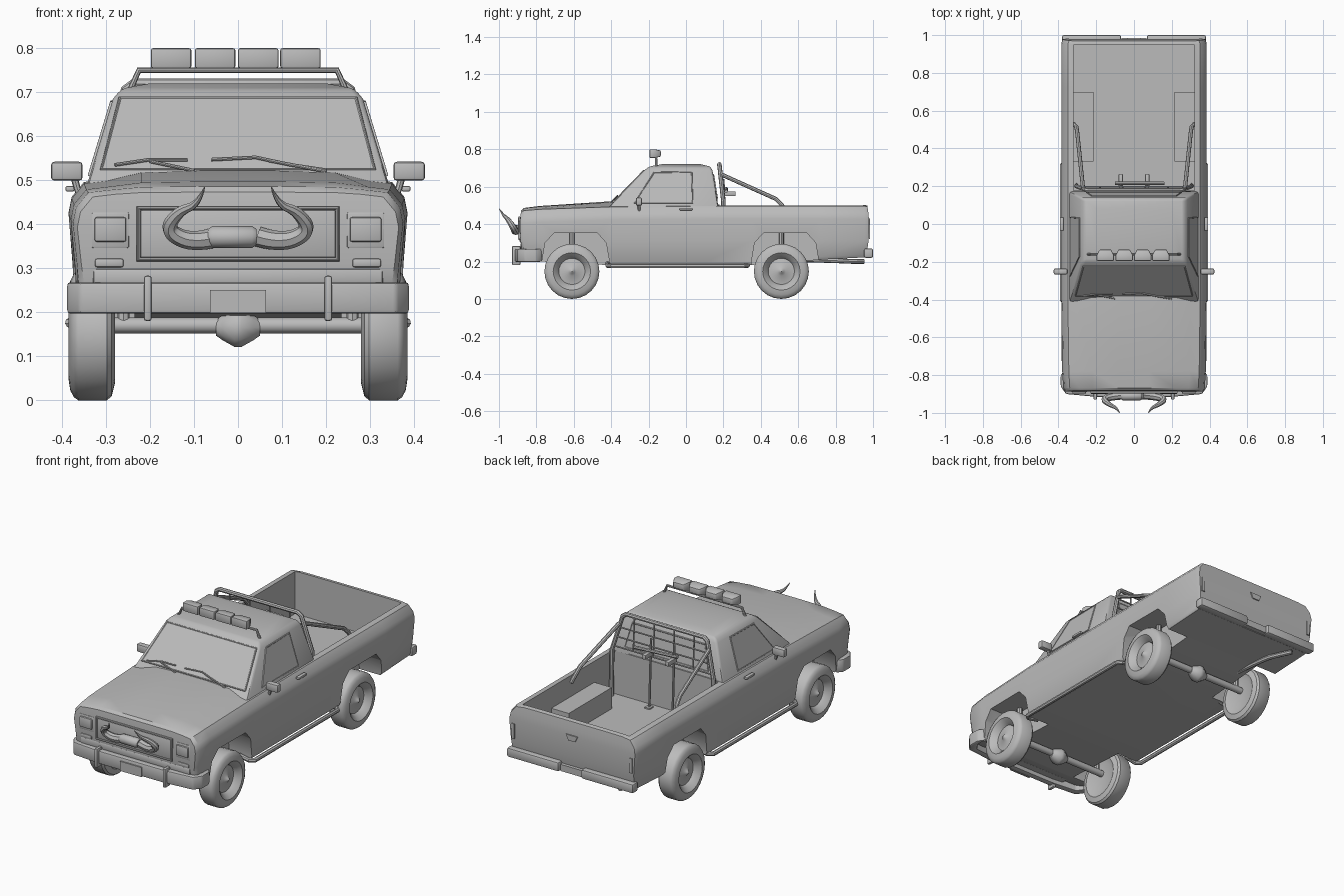
import bpy, bmesh, math
from mathutils import Vector

if "Cube" in bpy.data.objects:
    bpy.data.objects.remove(bpy.data.objects["Cube"])

grey = bpy.data.materials.new("plain_grey")
grey.use_nodes = True
grey.diffuse_color = (0.5, 0.5, 0.5, 1)
grey.node_tree.nodes["Principled BSDF"].inputs["Base Color"].default_value = (0.5, 0.5, 0.5, 1)
parts, cutters = [], []


def register(name, data, bevel=0):
    ob = bpy.data.objects.new(name, data)
    bpy.context.collection.objects.link(ob)
    data.materials.append(grey)
    parts.append(ob)
    if bevel:
        m = ob.modifiers.new("bevel", "BEVEL")
        m.width, m.segments, m.limit_method = bevel, 2, "ANGLE"
    return ob


def loft(name, rings, bevel=0):
    """Skin a row of closed rings and cap both ends with strips of quads."""
    bm = bmesh.new()
    vs = [[bm.verts.new(p) for p in r] for r in rings]
    n = len(vs[0])
    for a, b in zip(vs, vs[1:]):
        for i in range(n):
            bm.faces.new((a[i], a[(i + 1) % n], b[(i + 1) % n], b[i]))
    for r in (vs[0], vs[-1]):
        for i in range(n // 2 - 1):
            bm.faces.new((r[i], r[i + 1], r[n - 2 - i], r[n - 1 - i]))
    bmesh.ops.recalc_face_normals(bm, faces=bm.faces)
    me = bpy.data.meshes.new(name)
    bm.to_mesh(me)
    bm.free()
    return register(name, me, bevel)


def prism(name, outline, axis, lo, hi, bevel=0):
    """Extrude a flat outline along one axis."""
    place = {"x": lambda a, b, h: (h, a, b), "y": lambda a, b, h: (a, h, b),
             "z": lambda a, b, h: (a, b, h)}[axis]
    return loft(name, [[place(a, b, h) for a, b in outline] for h in (lo, hi)], bevel)


def box(name, x, y, z, bevel=0):
    return prism(name, [(x[0], y[0]), (x[1], y[0]), (x[1], y[1]), (x[0], y[1])], "z", *z, bevel)


def tube(name, pts, r, closed=False, radii=None, smooth=False, mirror=1):
    cu = bpy.data.curves.new(name, "CURVE")
    cu.dimensions, cu.bevel_depth, cu.bevel_resolution, cu.use_fill_caps = "3D", r, 2, True
    sp = cu.splines.new("NURBS" if smooth else "POLY")
    sp.points.add(len(pts) - 1)
    for i, p in enumerate(pts):
        sp.points[i].co = (p[0] * mirror, p[1], p[2], 1)
        sp.points[i].radius = radii[i] if radii else 1
    sp.use_cyclic_u = closed
    if smooth:
        sp.order_u, sp.use_endpoint_u, sp.resolution_u = 3, True, 6
    return register(name, cu)


def lathe(name, profile, centre, side=1, n=24):
    """Turn (radius, x) points around the x axis."""
    cx, cy, cz = centre
    ang = [2 * math.pi * i / n for i in range(n)]
    return loft(name, [[(cx + side * x, cy + r * math.cos(a), cz + r * math.sin(a)) for a in ang]
                       for r, x in profile])


def glass(name, pts):
    """Thin window plate with a slim rubber trim."""
    nrm = (Vector(pts[1]) - Vector(pts[0])).cross(Vector(pts[2]) - Vector(pts[0])).normalized()
    loft(name, [[Vector(p) + nrm * d for p in pts] for d in (-.003, .003)])
    tube(name + "_trim", pts, .005, closed=True)


# Body shell: stations of y, half width, bottom, shoulder height, bonnet crown
stations = [(-.888, .365, .25, .468, .005), (-.868, .375, .23, .478, .008), (-.78, .38, .2, .485, .012),
            (-.4, .385, .18, .498, .024), (.1, .385, .18, .502, .004), (.35, .385, .18, .502, .001),
            (.72, .385, .21, .502, .001), (.955, .385, .222, .502, .001), (.98, .378, .23, .498, .001)]
rings = []
for y, w, zb, zt, crown in stations:
    half = [(w - .025, zb), (w - .015, zb + .015), (w - .009, .31), (w, zt - .075), (w - .007, zt - .04),
            (w - .035, zt - .006), (w - .085, zt), (.22, zt + crown * .8), (.08, zt + crown)]
    full = half + [(-x, z) for x, z in reversed(half)]
    bow = 0 if -.88 < y < .97 else .015 * (1 if y < 0 else -1)
    rings.append([(x, y + bow * ((z - .38) / .14) ** 2, z) for x, z in full])
body = loft("body_shell", rings)


def cut(tool, operation):
    m = body.modifiers.new(tool.name, "BOOLEAN")
    m.operation, m.solver, m.object = operation, "EXACT", tool
    tool.hide_render = True
    cutters.append(tool)


cut(box("bed_cutter", (-.32, .32), (.178, .947), (.27, .6)), "DIFFERENCE")
arch = [(-.18, .1), (-.18, .2), (-.163, .3), (-.115, .353), (.115, .353), (.163, .3), (.18, .2), (.18, .1)]
for s in (-1, 1):
    lo, hi = sorted((s * .215, s * .345))
    cut(box("bed_hump", (lo, hi), (.33, .7), (.25, .385)), "UNION")
for s in (-1, 1):
    lo, hi = sorted((s * .235, s * .5))
    for y in (-.59, .53):
        cut(prism("arch_cutter", [(y + a, z) for a, z in arch], "x", lo, hi), "DIFFERENCE")

# Cab
loft("cab", [[(-x, yf, z), (x, yf, z), (x, yb, z), (-x, yb, z)] for z, x, yf, yb in
             [(.46, .35, -.44, .174), (.5, .34, -.405, .172), (.685, .284, -.225, .142),
              (.708, .265, -.198, .13), (.72, .2, -.13, .08)]], .012)
shield = lambda z: -.405 + (z - .5) * .973
glass("windscreen", [(x, shield(z), z) for x, z in [(-.31, .525), (.31, .525), (.268, .686), (-.268, .686)]])
glass("rear_window", [(x, .172 - (z - .5) * .162, z) for x, z in
                      [(.25, .535), (-.25, .535), (-.22, .665), (.22, .665)]])
for s in (-1, 1):
    flank = lambda z: s * (.34 - (z - .5) * .303)
    glass("side_window", [(flank(z), y, z) for y, z in [(-.275, .512), (.035, .512), (.03, .678), (-.17, .675)]])
    lo, hi = sorted((s * .372, s * .392))
    box("door_handle", (lo, hi), (-.035, .035), (.474, .487), .004)
    # Door mirror
    lo, hi = sorted((s * .353, s * .425))
    box("door_mirror", (lo, hi), (-.268, -.235), (.499, .542), .008)
    tube("mirror_stalk", [(.355, -.25, .46), (.365, -.25, .48), (.372, -.25, .505)], .008, mirror=s)
    # Wipers
tube_sets = [[(-.28, .535), (-.2, .547), (-.115, .547)], [(-.2, .543), (-.1, .522)],
             [(-.06, .547), (.04, .552), (.12, .535), (.2, .523)], [(.07, .545), (.2, .52)]]
for pts in tube_sets:
    tube("wiper", [(x, shield(z) - .012, z) for x, z in pts], .004)

# Roof lamp bar and four lamps
tube("lamp_bar", [(-.245, -.16, .705), (-.225, -.16, .75), (.225, -.16, .75), (.245, -.16, .705)], .007)
for x in (-.152, -.052, .046, .142):
    loft("roof_lamp", [[(x + a * w, y, .777 + b * h) for a, b in [(-1, -1), (1, -1), (1, 1), (-1, 1)]]
                       for y, w, h in [(-.195, .046, .023), (-.165, .046, .023), (-.135, .03, .016)]], .005)

# Roll hoop, braces and rack in the bed
tube("roll_hoop", [(-.305, .205, .27), (-.305, .2, .52), (-.255, .18, .705), (-.235, .178, .72),
                   (.235, .178, .72), (.255, .18, .705), (.305, .2, .52), (.305, .205, .27)], .012)
for z, w in ((.54, .29), (.595, .28), (.65, .265)):
    tube("rack_rail", [(-w, .196, z), (w, .196, z)], .004)
for x in (-.18, -.06, .06, .18):
    tube("rack_upright", [(x, .196, .54), (x, .185, .715)], .004)
for s in (-1, 1):
    tube("hoop_brace", [(.27, .19, .665), (.3, .48, .535), (.305, .515, .5), (.32, .53, .46)], .011, mirror=s)
    tube("rack_stay", [(.07, .2, .64), (.07, .215, .27)], .006, mirror=s)
    box("stay_foot", (s * .07 - .015, s * .07 + .015), (.2, .235), (.268, .277))
    box("rack_clamp", (s * .07 - .011, s * .07 + .011), (.19, .265), (.55, .575), .004)
tube("rack_crossbar", [(-.1, .215, .59), (.16, .215, .575)], .009)

# Grille and lights on the front
box("grille", (-.222, .222), (-.895, -.87), (.324, .432), .004)
tube("grille_frame", [(-.226, -.893, .32), (.226, -.893, .32), (.226, -.891, .436), (-.226, -.891, .436)],
     .006, closed=True)
box("lower_valance", (-.33, .33), (-.885, -.85), (.26, .3), .008)
for s in (-1, 1):
    for name, a, b, z, y in (("lamp_surround", .247, .333, (.345, .428), -.889),
                             ("headlamp", .254, .326, (.36, .416), -.898),
                             ("front_indicator", .26, .325, (.302, .322), -.889)):
        box(name, tuple(sorted((s * a, s * b))), (y, -.86), z, .005)

# Front bumper, overriders and plate
outer = [(.388, -.8), (.388, -.86), (.36, -.9), (.2, -.915)]
inner = [(.2, -.88), (.345, -.87), (.36, -.8)]
bumper = outer + [(-x, y) for x, y in reversed(outer)]
bumper += [(-x, y) for x, y in reversed(inner)] + inner
rim = bumper[:8]
back = [(x * .93, y + .035) for x, y in rim]
loft("front_bumper", [[(x, y, .197), (x, y, .268), (u, v, .268), (u, v, .197)]
                      for (x, y), (u, v) in zip(rim, back)], .008)
box("front_plate", (-.064, .064), (-.922, -.913), (.198, .25))
box("bumper_bracket", (-.25, .25), (-.89, -.84), (.22, .25))
for s in (-1, 1):
    box("overrider", (s * .205 - .009, s * .205 + .009), (-.93, -.885), (.18, .283), .006)
    # Horns
    tube("horn", [(.045, -.905, .372), (.1, -.91, .355), (.165, -.925, .385), (.135, -.955, .43),
                  (.09, -.975, .445), (.076, -1.0, .484)], .023, radii=[1, .95, .8, .55, .35, .06],
         smooth=True, mirror=s)
lathe("horn_mount", [(.018, -.055), (.025, -.045), (.025, .045), (.018, .055)], (-.013, -.91, .371), n=12)

# Rear bumper, plate and tailgate details
box("rear_plate", (-.065, .065), (.96, .986), (.222, .258))
box("rear_bumper_bracket", (-.3, .3), (.9, .965), (.225, .25))
for s in (-1, 1):
    lo, hi = sorted((s * .068, s * .38))
    box("rear_bumper", (lo, hi), (.952, 1.0), (.22, .27), .009)
    lo, hi = sorted((s * .345, s * .362))
    box("tail_lamp", (lo, hi), (.96, .983), (.32, .4))
prism("tailgate_handle", [(-.035, .43), (-.02, .4), (.02, .4), (.035, .43)], "y", .96, .984)
tube("tailpipe", [(-.2, .6, .21), (-.21, .8, .205), (-.24, .89, .2), (-.27, .95, .2)], .013, smooth=True)

# Wheels, axles, struts and side steps
wheel = [(.001, .042), (.012, .034), (.024, .024), (.07, .018), (.08, .034), (.1, .052), (.125, .048),
         (.14, .04), (.147, .03), (.147, -.035), (.138, -.046), (.11, -.053), (.08, -.04), (.001, -.04)]
for y in (-.61, .51):
    lathe("axle", [(.018, -.3), (.018, .3)], (0, y, .17), n=12)
    lathe("differential", [(.019, -.05), (.03, -.035), (.046, -.008), (.046, .008), (.03, .035), (.019, .05)],
          (0, y, .165), n=10)
    for s in (-1, 1):
        lathe("wheel", wheel, (s * .333, y, .147), s)
        tube("strut", [(.26, y, .17), (.26, y, .36)], .014, mirror=s)
for s in (-1, 1):
    tube("side_step", [(.3, -.42, .19), (.36, -.42, .178), (.382, -.4, .176), (.382, .31, .176),
                       (.36, .33, .178), (.3, .33, .19)], .012, mirror=s)

# Bake modifiers and curves, drop the cutters, shade smooth with sharp edges
bpy.ops.object.select_all(action="DESELECT")
for ob in parts:
    if ob not in cutters:
        ob.select_set(True)
bpy.context.view_layer.objects.active = body
bpy.ops.object.convert(target="MESH")
for ob in cutters:
    bpy.data.objects.remove(ob)
bpy.ops.object.shade_smooth_by_angle(angle=math.radians(35))
